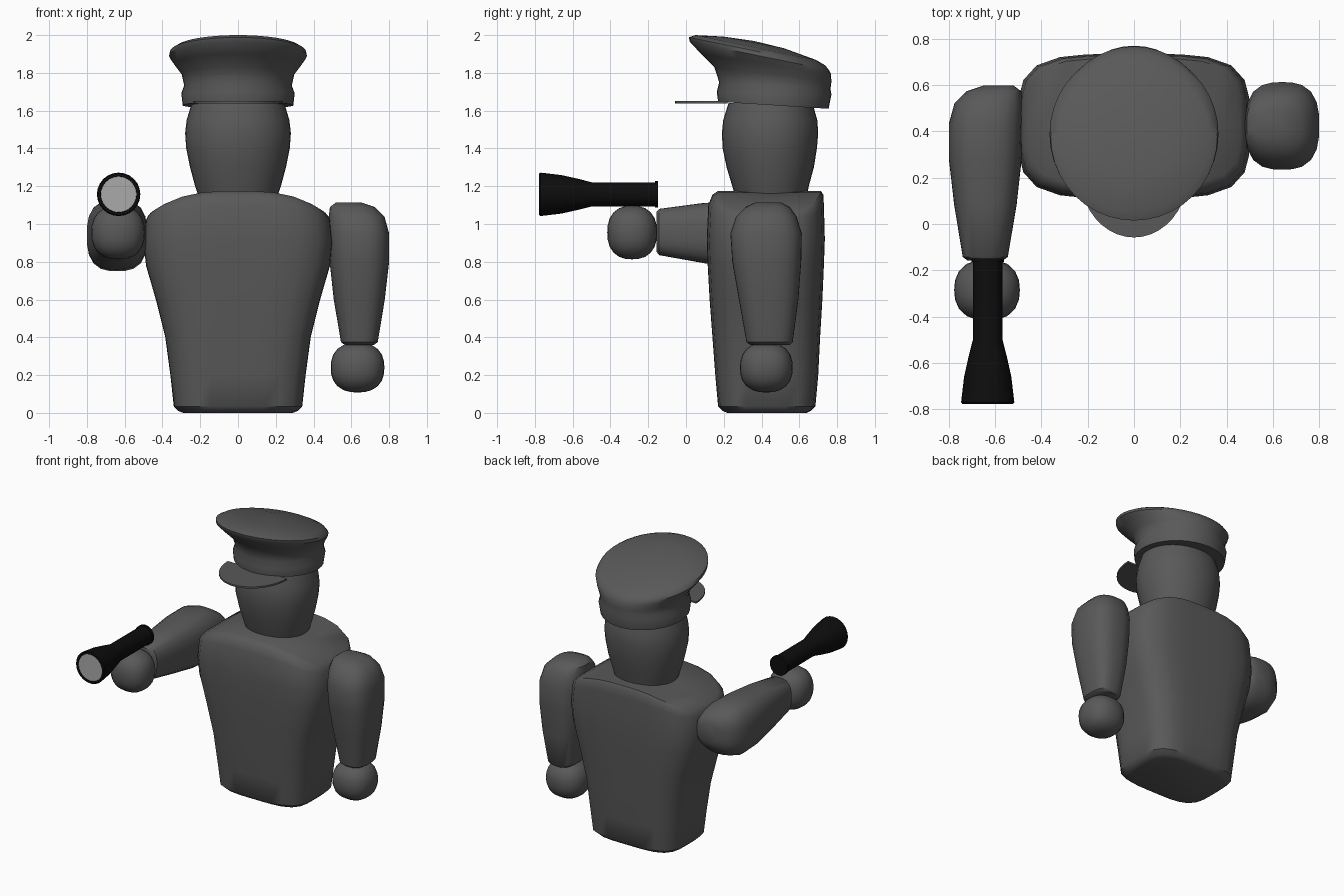
import bpy, bmesh
from math import sin, cos, pi, radians
from mathutils import Vector

if "Cube" in bpy.data.objects:
    bpy.data.objects.remove(bpy.data.objects["Cube"])


def material(name, v):
    m = bpy.data.materials.new(name)
    m.diffuse_color = (v, v, v, 1)
    m.use_nodes = True
    m.node_tree.nodes["Principled BSDF"].inputs["Base Color"].default_value = m.diffuse_color
    return m


grey = material("dark_grey", 0.1)
black = material("black", 0.004)
pale = material("pale_grey", 0.4)


def finish(name, bm, mat, angle=40):
    bmesh.ops.remove_doubles(bm, verts=bm.verts, dist=0.0005)
    bmesh.ops.recalc_face_normals(bm, faces=bm.faces)
    me = bpy.data.meshes.new(name)
    bm.to_mesh(me)
    bm.free()
    me.materials.append(mat)
    ob = bpy.data.objects.new(name, me)
    bpy.context.collection.objects.link(ob)
    bpy.ops.object.select_all(action='DESELECT')
    ob.select_set(True)
    bpy.context.view_layer.objects.active = ob
    bpy.ops.object.shade_smooth_by_angle(angle=radians(angle))
    return ob


def outline(n, p):
    """Unit superellipse, exponent p, evenly spread by angle."""
    pts = []
    for i in range(n):
        c, s = cos(2 * pi * i / n), sin(2 * pi * i / n)
        r = (abs(c) ** p + abs(s) ** p) ** (-1 / p)
        pts.append((c * r, s * r))
    return pts


def loft(name, rings, mat, cap_end=True, angle=40):
    bm = bmesh.new()
    vs = [[bm.verts.new(q) for q in ring] for ring in rings]
    n = len(vs[0])
    for a, b in zip(vs, vs[1:]):
        for i in range(n):
            bm.faces.new((a[i], a[(i + 1) % n], b[(i + 1) % n], b[i]))
    bm.faces.new(vs[0])
    if cap_end:
        bm.faces.new(vs[-1])
    return finish(name, bm, mat, angle)


def box_ring(z, x0, x1, y0, y1, n, p):
    return [Vector(((x0 + x1) / 2 + u * (x1 - x0) / 2,
                    (y0 + y1) / 2 + v * (y1 - y0) / 2, z)) for u, v in outline(n, p)]


# Torso: boxy rings, the top ones dropping towards the shoulders
torso = []
for z, hx, y0, y1, drop in [
        (0.0, 0.29, 0.22, 0.64, 0), (0.01, 0.315, 0.195, 0.66, 0),
        (0.035, 0.34, 0.17, 0.685, 0), (0.2, 0.358, 0.155, 0.70, 0),
        (0.4, 0.385, 0.14, 0.71, 0), (0.6, 0.435, 0.125, 0.722, 0),
        (0.78, 0.487, 0.115, 0.73, 0), (0.92, 0.50, 0.11, 0.735, 0.02),
        (1.10, 0.487, 0.118, 0.73, 0.08), (1.155, 0.475, 0.14, 0.727, 0.11),
        (1.175, 0.462, 0.17, 0.715, 0.115), (1.175, 0.462, 0.43, 0.43, 0.115)]:
    ring = box_ring(z, -hx, hx, y0, y1, 32, 4)
    for q in ring:
        q.z -= drop * abs(q.x / hx) ** 3
    torso.append(ring)
loft("torso", torso, grey, cap_end=False)

# Head
loft("head", [box_ring(z, -hx, hx, y0, y1, 32, 2.1) for z, hx, y0, y1 in [
    (1.15, 0.21, 0.26, 0.64), (1.2, 0.227, 0.245, 0.65), (1.3, 0.254, 0.215, 0.677),
    (1.4, 0.274, 0.194, 0.693), (1.48, 0.28, 0.19, 0.70), (1.55, 0.272, 0.197, 0.695),
    (1.64, 0.245, 0.225, 0.67)]], grey)

# Cap: tilted circles given by front (y, z), back (y, z) and half width
cap = []
for fy, fz, by, bz, hx in [
        (0.17, 1.647, 0.755, 1.61, 0.293), (0.163, 1.70, 0.77, 1.685, 0.30),
        (0.176, 1.75, 0.765, 1.715, 0.285), (0.15, 1.83, 0.77, 1.755, 0.298),
        (0.08, 1.90, 0.767, 1.795, 0.338), (0.02, 1.965, 0.757, 1.815, 0.365),
        (0.015, 1.988, 0.737, 1.84, 0.36), (0.05, 2.0, 0.69, 1.868, 0.328),
        (0.20, 1.992, 0.52, 1.93, 0.17), (0.36, 1.969, 0.36, 1.969, 0)]:
    f, b = Vector((0, fy, fz)), Vector((0, by, bz))
    cap.append([(f + b) / 2 + (b - f) / 2 * v + Vector((u * hx, 0, 0))
                for u, v in outline(40, 2)])
loft("cap", cap, grey, cap_end=False)

# Visor: thin half ellipse in front of the band
visor = []
for z in (1.638, 1.650):
    visor.append([Vector((0.235 * cos(pi + pi * i / 20), 0.22 + 0.278 * sin(pi + pi * i / 20), z))
                  for i in range(21)])
loft("visor", visor, grey)


# Arms: one hanging shape, and the same shape mirrored and swung forward
def swing(q):
    return Vector((-q.x, q.z - 0.517, 0.94 + q.y - 0.425))


arm = [box_ring(*r, 24, 2.8) for r in [
    (0.36, 0.565, 0.72, 0.34, 0.55), (0.375, 0.545, 0.74, 0.32, 0.565),
    (0.6, 0.507, 0.777, 0.28, 0.595), (0.8, 0.485, 0.80, 0.245, 0.61),
    (0.95, 0.48, 0.80, 0.235, 0.613), (1.04, 0.48, 0.775, 0.265, 0.585),
    (1.09, 0.487, 0.725, 0.315, 0.55), (1.115, 0.52, 0.65, 0.37, 0.50)]]
loft("left_arm", arm, grey)
loft("right_arm", [[swing(q) for q in r] for r in arm], grey)


# Hands: slightly squared balls
def hand(name, centre, size):
    bm = bmesh.new()
    bmesh.ops.create_uvsphere(bm, u_segments=20, v_segments=12, radius=1)
    for v in bm.verts:
        k = sum(abs(c) ** 2.4 for c in v.co) ** (-1 / 2.4)
        v.co = Vector([c + s * k * q for c, s, q in zip(centre, size, v.co)])
    finish(name, bm, grey)


hand("left_hand", (0.633, 0.425, 0.24), (0.142, 0.14, 0.132))
hand("right_hand", (-0.635, -0.285, 0.955), (0.142, 0.132, 0.142))


# Torch: profile of (y, radius) around its axis, with a pale lens
def turned(name, profile, mat):
    loft(name, [[Vector((-0.632 + u * r, y, 1.157 + v * r)) for u, v in outline(24, 2)]
                for y, r in profile], mat, angle=30)


turned("torch_body", [(-0.148, 0.07), (-0.165, 0.07), (-0.165, 0.064), (-0.50, 0.064),
                      (-0.57, 0.082), (-0.66, 0.102), (-0.77, 0.115), (-0.777, 0.11),
                      (-0.777, 0.096), (-0.765, 0.094)], black)
turned("torch_lens", [(-0.764, 0.0945), (-0.772, 0.0945)], pale)
